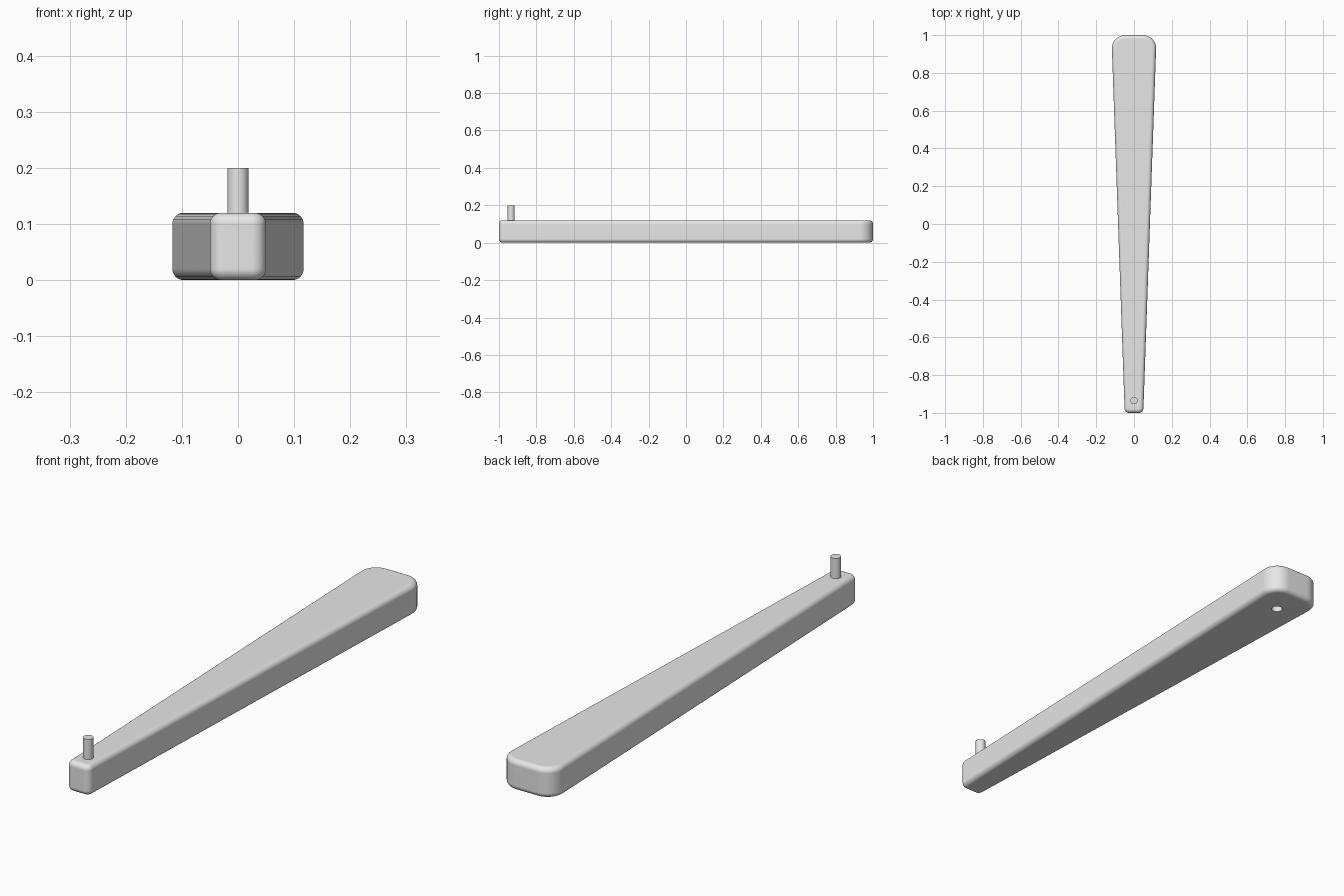
import bpy, bmesh, math

if "Cube" in bpy.data.objects:
    bpy.data.objects.remove(bpy.data.objects["Cube"])

grey = bpy.data.materials.new("light grey")
grey.diffuse_color = (0.8, 0.8, 0.8, 1)
grey.use_nodes = True
grey.node_tree.nodes["Principled BSDF"].inputs["Base Color"].default_value = grey.diffuse_color

H = 0.12        # bar height
EDGE = 0.02     # rounding of the top and bottom edges
STEPS = 8


def finish(obj, angle=35):
    obj.data.materials.clear()
    obj.data.materials.append(grey)
    bpy.ops.object.select_all(action='DESELECT')
    obj.select_set(True)
    bpy.context.view_layer.objects.active = obj
    bpy.ops.object.shade_smooth_by_angle(angle=math.radians(angle))


def cylinder(name, radius, y, z0, z1):
    bpy.ops.mesh.primitive_cylinder_add(vertices=32, radius=radius, depth=z1 - z0,
                                        location=(0, y, (z0 + z1) / 2))
    obj = bpy.context.object
    obj.name = name
    return obj


# Tapered bar: outline is a hull around four corner circles (x, y, radius, start, end)
tilt = -0.035
corners = [
    (0.047, 0.93, 0.07, tilt, math.pi / 2),
    (-0.047, 0.93, 0.07, math.pi / 2, math.pi - tilt),
    (-0.025, -0.975, 0.025, math.pi - tilt, 1.5 * math.pi),
    (0.025, -0.975, 0.025, 1.5 * math.pi, 2 * math.pi + tilt),
]


def ring(bm, inset, z):
    verts = []
    for cx, cy, r, a0, a1 in corners:
        for i in range(STEPS + 1):
            a = a0 + (a1 - a0) * i / STEPS
            verts.append(bm.verts.new((cx + (r - inset) * math.cos(a),
                                       cy + (r - inset) * math.sin(a), z)))
    return verts


bm = bmesh.new()
levels = []
for i in range(STEPS + 1):
    t = math.pi / 2 * i / STEPS
    levels.append((EDGE * (1 - math.sin(t)), EDGE * (1 - math.cos(t))))
levels += [(inset, H - z) for inset, z in reversed(levels)]
rings = [ring(bm, inset, z) for inset, z in levels]
n = len(rings[0])
for lo, hi in zip(rings, rings[1:]):
    for i in range(n):
        j = (i + 1) % n
        bm.faces.new((lo[i], lo[j], hi[j], hi[i]))
bm.faces.new(list(reversed(rings[0])))
bm.faces.new(rings[-1])
bmesh.ops.recalc_face_normals(bm, faces=bm.faces)
mesh = bpy.data.meshes.new("tapered_bar")
bm.to_mesh(mesh)
bm.free()
bar = bpy.data.objects.new("tapered_bar", mesh)
bpy.context.collection.objects.link(bar)
mesh.materials.append(grey)

# Pin socket in the underside of the wide end
cutter = cylinder("socket_cutter", 0.021, 0.87, -0.08, 0.08)
cutter.data.materials.append(grey)
cut = bar.modifiers.new("socket", 'BOOLEAN')
cut.operation = 'DIFFERENCE'
cut.solver = 'EXACT'
cut.object = cutter
bpy.context.view_layer.objects.active = bar
bpy.ops.object.modifier_apply(modifier=cut.name)
bpy.data.objects.remove(cutter)
finish(bar)
bar.modifiers.new("flat caps", 'WEIGHTED_NORMAL').keep_sharp = True

# Upright pin on the narrow end
pin = cylinder("pin", 0.019, -0.935, 0.1, 0.2)
finish(pin)
